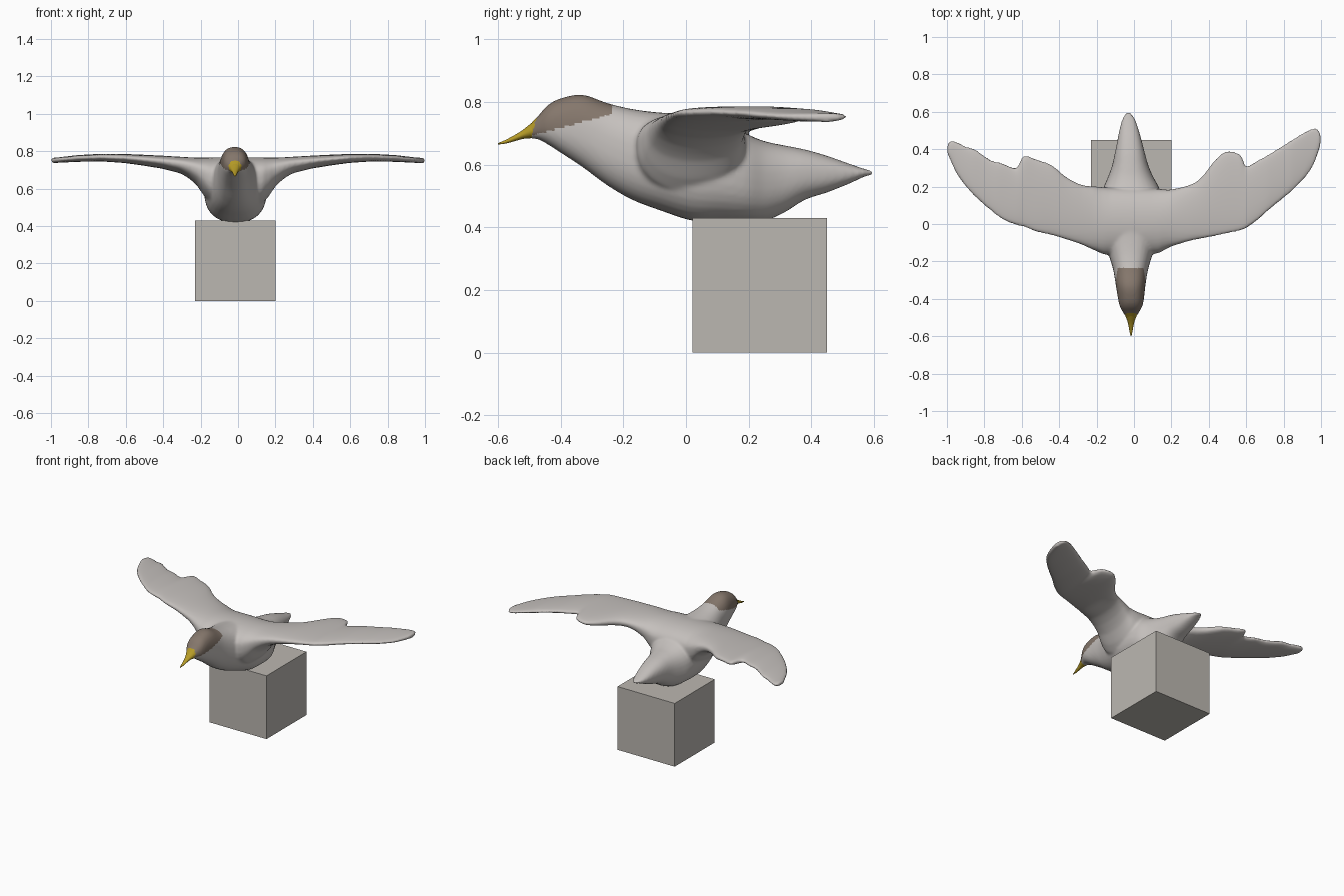
import bpy, bmesh, math


def material(name, rgb):
    m = bpy.data.materials.new(name)
    m.diffuse_color = (*rgb, 1)
    return m


PLUMAGE = material("pale_plumage", (0.56, 0.53, 0.51))
BROWN = material("brown_head", (0.235, 0.185, 0.15))
YELLOW = material("yellow_beak", (0.47, 0.33, 0.02))
STONE = material("stone_grey", (0.50, 0.475, 0.44))


def smooth_rows(rows, steps):
    """Catmull-Rom interpolation through station rows."""
    out = []
    for i in range(len(rows) - 1):
        a, b = rows[max(i - 1, 0)], rows[i]
        c, d = rows[i + 1], rows[min(i + 2, len(rows) - 1)]
        for s in range(steps):
            t = s / steps
            out.append([0.5 * (2 * q + (r - p) * t + (2 * p - 5 * q + 4 * r - u) * t * t
                               + (3 * q - p - 3 * r + u) * t ** 3)
                        for p, q, r, u in zip(a, b, c, d)])
    return out + [list(rows[-1])]


def spow(v, e):
    return math.copysign(abs(v) ** e, v)


def loft(bm, rings):
    loops = [[bm.verts.new(p) for p in ring] for ring in rings]
    n = len(loops[0])
    for a, b in zip(loops, loops[1:]):
        for i in range(n):
            bm.faces.new((a[i], a[(i + 1) % n], b[(i + 1) % n], b[i]))
    bm.faces.new(loops[0])
    bm.faces.new(loops[-1])


def body_ring(y, top, bottom, half, cx, power=0.85, n=32):
    mid, h = (top + bottom) / 2, (top - bottom) / 2
    return [(cx + half * spow(math.cos(k * math.tau / n), power), y,
             mid + h * spow(math.sin(k * math.tau / n), power)) for k in range(n)]


def wing_ring(x, lead, trail, top, bottom, n=40):
    edge = top - 0.4 * (top - bottom)
    mid, h = (lead + trail) / 2, (trail - lead) / 2
    ring = []
    for k in range(n):
        c, s = math.cos(k * math.tau / n), math.sin(k * math.tau / n)
        ring.append((x, mid + h * c,
                     edge + (top - edge if s > 0 else edge - bottom) * spow(s, 0.8)))
    return ring


def finish(bm, name, mats):
    bmesh.ops.recalc_face_normals(bm, faces=bm.faces)
    me = bpy.data.meshes.new(name)
    bm.to_mesh(me)
    bm.free()
    ob = bpy.data.objects.new(name, me)
    bpy.context.collection.objects.link(ob)
    for m in mats:
        me.materials.append(m)
    return ob


# Body stations: y, top, bottom, half width, centre x
BODY = [(-0.52, 0.710, 0.684, 0.016, -0.016), (-0.50, 0.726, 0.684, 0.026, -0.016),
        (-0.47, 0.757, 0.680, 0.044, -0.016), (-0.44, 0.790, 0.664, 0.060, -0.016),
        (-0.40, 0.811, 0.638, 0.069, -0.016), (-0.33, 0.823, 0.592, 0.079, -0.018),
        (-0.25, 0.796, 0.533, 0.092, -0.018), (-0.17, 0.777, 0.487, 0.115, -0.018),
        (-0.08, 0.766, 0.453, 0.143, -0.016), (0.02, 0.762, 0.421, 0.162, -0.014),
        (0.11, 0.745, 0.418, 0.166, -0.014), (0.19, 0.700, 0.418, 0.150, -0.014),
        (0.25, 0.675, 0.421, 0.122, -0.018), (0.31, 0.662, 0.445, 0.098, -0.020),
        (0.38, 0.648, 0.488, 0.080, -0.022), (0.45, 0.628, 0.511, 0.064, -0.024),
        (0.52, 0.603, 0.539, 0.047, -0.027), (0.57, 0.586, 0.562, 0.030, -0.029),
        (0.596, 0.579, 0.568, 0.012, -0.030)]

# Wing outline stations: x, leading y, trailing y
WING_RIGHT = [(0.10, -0.16, 0.19), (0.16, -0.14, 0.185), (0.20, -0.12, 0.185),
              (0.30, -0.09, 0.21), (0.36, -0.078, 0.25), (0.44, -0.063, 0.35),
              (0.50, -0.05, 0.39), (0.57, -0.035, 0.37), (0.60, -0.022, 0.31),
              (0.66, 0.02, 0.34), (0.74, 0.09, 0.385), (0.82, 0.155, 0.435),
              (0.90, 0.23, 0.485), (0.955, 0.305, 0.512), (0.985, 0.38, 0.505),
              (0.998, 0.43, 0.475)]
WING_LEFT = [(-0.998, 0.375, 0.425), (-0.98, 0.335, 0.445), (-0.95, 0.27, 0.44),
             (-0.90, 0.20, 0.415), (-0.85, 0.145, 0.40), (-0.77, 0.075, 0.345),
             (-0.70, 0.022, 0.325), (-0.63, -0.005, 0.30), (-0.59, -0.015, 0.365),
             (-0.52, -0.042, 0.345), (-0.44, -0.06, 0.315), (-0.36, -0.083, 0.25),
             (-0.28, -0.11, 0.21), (-0.20, -0.145, 0.20), (-0.13, -0.165, 0.195)]
# Wing heights by distance from the middle: distance, top, bottom
HEIGHTS = [(0.0, 0.768, 0.50), (0.12, 0.766, 0.50), (0.17, 0.765, 0.555), (0.21, 0.765, 0.615),
           (0.25, 0.767, 0.652), (0.30, 0.770, 0.682), (0.40, 0.776, 0.707),
           (0.50, 0.781, 0.723), (0.60, 0.785, 0.737), (0.72, 0.786, 0.745),
           (0.85, 0.779, 0.743), (0.95, 0.767, 0.738), (1.05, 0.760, 0.733)]


def heights(x):
    d = abs(x + 0.008)
    for (d0, t0, b0), (d1, t1, b1) in zip(HEIGHTS, HEIGHTS[1:]):
        if d <= d1:
            f = (d - d0) / (d1 - d0)
            return t0 + f * (t1 - t0), b0 + f * (b1 - b0)
    return HEIGHTS[-1][1:]


# Bird: body and wing span merged into one soft skin
bm = bmesh.new()
loft(bm, [body_ring(*r) for r in smooth_rows(BODY, 4)])
loft(bm, [wing_ring(x, a, b, *heights(x)) for x, a, b in smooth_rows(WING_LEFT + WING_RIGHT, 4)])
rough = finish(bm, "bird_rough", [])
skin = rough.modifiers.new("merge", 'REMESH')
skin.mode = 'VOXEL'
skin.voxel_size = 0.008
soft = rough.modifiers.new("soften", 'SMOOTH')
soft.factor = 0.5
soft.iterations = 6
dg = bpy.context.evaluated_depsgraph_get()
mesh = bpy.data.meshes.new_from_object(rough.evaluated_get(dg))
bpy.data.objects.remove(rough)
mesh.name = "bird_body"
bird = bpy.data.objects.new("bird_body", mesh)
bpy.context.collection.objects.link(bird)
mesh.materials.clear()
for m in (PLUMAGE, BROWN, YELLOW):
    mesh.materials.append(m)

# Head cap and beak base coloured by position
for p in mesh.polygons:
    p.use_smooth = True
    x, y, z = p.center
    if y < -0.475 - 0.3 * (0.755 - z):
        p.material_index = 2
    elif y < -0.235 and z > 0.69 + 0.27 * (y + 0.5):
        p.material_index = 1
    else:
        p.material_index = 0

# Beak: y, top, bottom, half width, centre x
BEAK = [(-0.600, 0.668, 0.664, 0.002, -0.016), (-0.575, 0.679, 0.667, 0.008, -0.016),
        (-0.545, 0.695, 0.675, 0.013, -0.016), (-0.52, 0.711, 0.682, 0.019, -0.016),
        (-0.495, 0.731, 0.684, 0.029, -0.016), (-0.48, 0.742, 0.690, 0.034, -0.016)]
bm = bmesh.new()
loft(bm, [body_ring(*r, power=1.0, n=20) for r in smooth_rows(BEAK, 3)])
beak = finish(bm, "beak", [YELLOW])
for p in beak.data.polygons:
    p.use_smooth = len(p.vertices) == 4

# Pedestal block
bm = bmesh.new()
bmesh.ops.create_cube(bm, size=0.43)
bmesh.ops.translate(bm, verts=bm.verts, vec=(-0.015, 0.235, 0.215))
finish(bm, "pedestal", [STONE])
